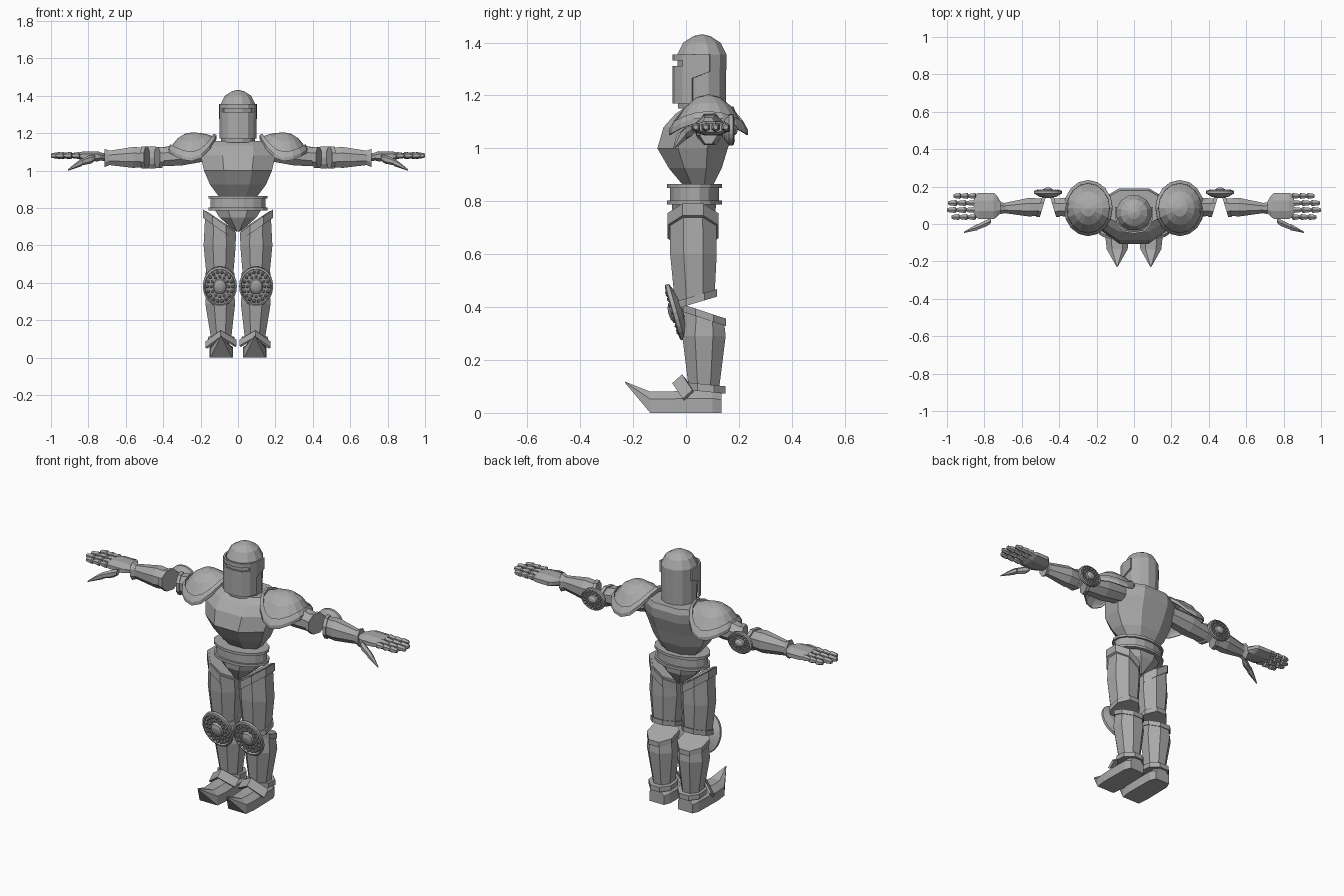
import bpy, bmesh
from math import sin, cos, pi, radians
from mathutils import Vector, Matrix

cube = bpy.data.objects.get("Cube")
if cube:
    bpy.data.objects.remove(cube, do_unlink=True)

steel = bpy.data.materials.new("steel_grey")
steel.use_nodes = True
grey = (0.4, 0.4, 0.4, 1)
steel.diffuse_color = grey
steel.node_tree.nodes["Principled BSDF"].inputs["Base Color"].default_value = grey


def finish(name, bm, mirror=False, thick=0):
    """Turn a bmesh into a flat-shaded object, optionally thickened and mirrored."""
    bmesh.ops.recalc_face_normals(bm, faces=bm.faces)
    mesh = bpy.data.meshes.new(name)
    bm.to_mesh(mesh)
    bm.free()
    mesh.materials.append(steel)
    ob = bpy.data.objects.new(name, mesh)
    bpy.context.scene.collection.objects.link(ob)
    if thick:
        mod = ob.modifiers.new("Thickness", 'SOLIDIFY')
        mod.thickness = thick
        mod.offset = 0
    if mirror:
        mod = ob.modifiers.new("Mirror", 'MIRROR')
        mod.use_mirror_merge = False
    return ob


def loft(bm, rings, first=True, last=True):
    """Skin closed rings of points, with optional end caps."""
    vs = [[bm.verts.new(p) for p in r] for r in rings]
    n = len(rings[0])
    for a, b in zip(vs, vs[1:]):
        for i in range(n):
            j = (i + 1) % n
            bm.faces.new((a[i], a[j], b[j], b[i]))
    if first:
        bm.faces.new(vs[0])
    if last:
        bm.faces.new(vs[-1])


def tube(name, axis, stations, mirror=False, n=8):
    """Faceted tube; station = position, centre u, v, radius u, v, slant u, v."""
    rings = []
    for st in stations:
        p, cu, cv, ru, rv, su, sv = (tuple(st) + (0, 0))[:7]
        ring = []
        for i in range(n):
            a = 2 * pi * (i + 0.5) / n
            du, dv = ru * cos(a) / cos(pi / n), rv * sin(a) / cos(pi / n)
            q = p + su * du + sv * dv
            ring.append((cu + du, cv + dv, q) if axis == 'z' else (q, cu + du, cv + dv))
        rings.append(ring)
    bm = bmesh.new()
    loft(bm, rings)
    return finish(name, bm, mirror)


def band(name, axis, pos, height, rest):
    """Short raised collar around a limb."""
    tube(name, axis, [(pos,) + rest, (pos + height,) + rest], True)


def sheet(name, rows, thick, keep=lambda r, c: True, mirror=False):
    """Thin plate from a grid of points, leaving out unwanted cells."""
    bm = bmesh.new()
    vs = [[bm.verts.new(p) for p in row] for row in rows]
    for r in range(len(vs) - 1):
        for c in range(len(vs[0]) - 1):
            if keep(r, c):
                bm.faces.new((vs[r][c], vs[r][c + 1], vs[r + 1][c + 1], vs[r + 1][c]))
    return finish(name, bm, mirror, thick)


def studded_disc(name, centre, rx, ry, turn):
    """Oval joint guard with a rim, two rings of studs and a central boss."""
    bm = bmesh.new()
    profile = [(0.05, -0.025), (0.6, -0.018), (1, 0), (1, 0.014), (0.9, 0.018),
               (0.86, 0.006), (0.4, 0.01), (0.36, 0.022), (0.2, 0.03), (0.03, 0.032)]
    loft(bm, [[(rx * r * cos(2 * pi * i / 24), ry * r * sin(2 * pi * i / 24), z)
               for i in range(24)] for r, z in profile])
    for count, r, size in ((18, 0.74, 0.11), (12, 0.52, 0.09)):
        for i in range(count):
            a = 2 * pi * i / count
            bmesh.ops.create_icosphere(
                bm, subdivisions=1, radius=rx * size,
                matrix=Matrix.Translation((rx * r * cos(a), ry * r * sin(a), 0.014)))
    bm.transform(Matrix.Translation(centre) @ Matrix.Rotation(radians(turn), 4, 'X'))
    finish(name, bm, True)


# Helmet with a domed crown
tube("helmet", 'z', [(z, 0, 0.06, r, r) for z, r in (
    (1.15, 0.09), (1.355, 0.093), (1.4, 0.07), (1.424, 0.032), (1.431, 0.002))], n=12)

# Visor with an eye slit and cut-away cheeks
half = [(0.05, -0.038), (0.08, -0.01), (0.094, 0.025), (0.097, 0.09)]
plan = [(-x, y) for x, y in reversed(half)] + [(0, -0.046)] + half
heights = (1.17, 1.265, 1.312, 1.332, 1.355)
last = len(plan) - 2
sheet("visor",
      [[(x, y, z + (0.025 if r == 1 and y > 0.05 else 0)) for x, y in plan]
       for r, z in enumerate(heights)], 0.01,
      keep=lambda r, c: not (r == 0 and c in (0, last)) and not (r == 2 and 1 < c < last - 1))

# Torso, belt and hips
tube("breastplate", 'z', [
    (0.865, 0, 0.045, 0.105, 0.06), (0.925, 0, 0.035, 0.15, 0.1),
    (1.0, 0, 0.025, 0.182, 0.133), (1.08, 0, 0.05, 0.2, 0.135),
    (1.13, 0, 0.075, 0.195, 0.115), (1.158, 0, 0.09, 0.175, 0.09)])
tube("belt", 'z', [(z, 0, 0.032, r, r - 0.053) for z, r in (
    (0.787, 0.157), (0.802, 0.157), (0.802, 0.146),
    (0.85, 0.146), (0.85, 0.157), (0.865, 0.157))], n=16)
tube("hips", 'z', [(0.8, 0, 0.03, 0.13, 0.085), (0.75, 0, 0.03, 0.1, 0.08),
                   (0.675, 0, 0.03, 0.014, 0.035)])

# Shoulder guards: domes with sagging front and back edges and a raised rim
rings = []
for t, lift in ((0.04, 0), (0.3, 0), (0.6, 0), (0.9, 0), (0.9, 0.013), (1, 0.013), (1, -0.005)):
    ring = []
    for i in range(16):
        c, s = cos(2 * pi * i / 16), sin(2 * pi * i / 16)
        drop = 0.145 * s * s + (0.095 if c > 0 else 0.025) * c * c
        ring.append((0.245 + 0.128 * t * c, 0.085 + 0.147 * t * s,
                     1.2 - drop * t ** 2.2 + lift))
    rings.append(ring)
bm = bmesh.new()
loft(bm, rings, last=False)
finish("shoulder_guards", bm, True, 0.006)

# Arms
tube("upper_arms", 'x', [
    (0.17, 0.085, 1.1, 0.05, 0.05), (0.3, 0.088, 1.085, 0.058, 0.058),
    (0.43, 0.09, 1.07, 0.044, 0.048, 0.3)], True)
band("upper_elbow_bands", 'x', 0.412, 0.02, (0.09, 1.07, 0.053, 0.056, 0.3))
tube("forearms", 'x', [
    (0.49, 0.09, 1.07, 0.044, 0.05, -0.3), (0.56, 0.09, 1.07, 0.05, 0.056),
    (0.705, 0.085, 1.067, 0.025, 0.036)], True)
band("lower_elbow_bands", 'x', 0.488, 0.02, (0.09, 1.07, 0.053, 0.058, -0.3))
tube("wrist_cuffs", 'x', [(0.69, 0.085, 1.067, 0.027, 0.039),
                          (0.715, 0.085, 1.067, 0.032, 0.05)], True)
studded_disc("elbow_guards", (0.46, 0.163, 1.07), 0.074, 0.06, -90)

# Hands
tube("palms", 'x', [
    (0.705, 0.088, 1.07, 0.02, 0.02), (0.735, 0.095, 1.075, 0.06, 0.022),
    (0.75, 0.097, 1.076, 0.069, 0.027), (0.83, 0.097, 1.077, 0.069, 0.025),
    (0.855, 0.097, 1.078, 0.06, 0.016)], True)
fingers = zip(("little", "ring", "middle", "index"),
              (0.15, 0.112, 0.075, 0.037), (0.965, 0.995, 1.0, 0.975))
for label, y, tip in fingers:
    step = (tip - 0.845) / 3
    stations = []
    for k in range(3):
        x = 0.845 + k * step
        stations += [(x + f * step, y, 1.08, r, r)
                     for f, r in ((0, 0.009), (0.12, 0.016), (0.8, 0.012), (1, 0.008))]
    tube(label + "_fingers", 'x', stations, True, n=6)
tube("thumbs", 'x', [
    (0.765, 0.018, 1.068, 0.013, 0.014), (0.785, 0.006, 1.06, 0.017, 0.02),
    (0.83, -0.014, 1.047, 0.014, 0.016), (0.835, -0.016, 1.044, 0.017, 0.018),
    (0.865, -0.027, 1.028, 0.012, 0.013), (0.91, -0.045, 1.002, 0.003, 0.003)], True, n=6)

# Legs
tube("thighs", 'z', [
    (0.43, 0.097, 0.033, 0.07, 0.075, 0, 0.15), (0.6, 0.098, 0.028, 0.086, 0.088),
    (0.735, 0.096, 0.026, 0.078, 0.088, 0.65)], True)
band("thigh_bands", 'z', 0.685, 0.045, (0.099, 0.026, 0.087, 0.096, 0.7))
band("upper_knee_bands", 'z', 0.415, 0.028, (0.097, 0.035, 0.077, 0.083, 0, 0.3))
tube("shins", 'z', [
    (0.09, 0.09, 0.068, 0.052, 0.057), (0.29, 0.095, 0.068, 0.08, 0.082),
    (0.375, 0.095, 0.07, 0.07, 0.073, 0, -0.33)], True)
band("lower_knee_bands", 'z', 0.355, 0.028, (0.095, 0.07, 0.078, 0.082, 0, -0.33))
studded_disc("knee_guards", (0.097, -0.035, 0.383), 0.091, 0.109, 106)

# Feet: ankle collars, peaked instep plates and upturned pointed boots
band("ankle_collars", 'z', 0.08, 0.028, (0.09, 0.075, 0.07, 0.074, 0, -0.1))
front_edge = [Vector(p) for p in ((0.012, -0.01, 0.06), (0.093, -0.048, 0.108),
                                  (0.17, -0.01, 0.05))]
sheet("instep_plates", [front_edge, [p + Vector((0, 0.037, 0.033)) for p in front_edge]],
      0.012, mirror=True)
boot = []
for y, w, low, high in ((0.135, 0.045, 0, 0.075), (0.1, 0.06, 0, 0.085), (0, 0.062, 0, 0.085),
                        (-0.07, 0.063, 0, 0.08), (-0.135, 0.056, 0, 0.08),
                        (-0.23, 0.002, 0.113, 0.118)):
    side = low + 0.65 * (high - low)
    boot.append([(0.09 + w * f, y, z) for f, z in (
        (-1, low), (1, low), (1, side), (0.5, high), (-0.5, high), (-1, side))])
bm = bmesh.new()
loft(bm, boot)
finish("boots", bm, True)
